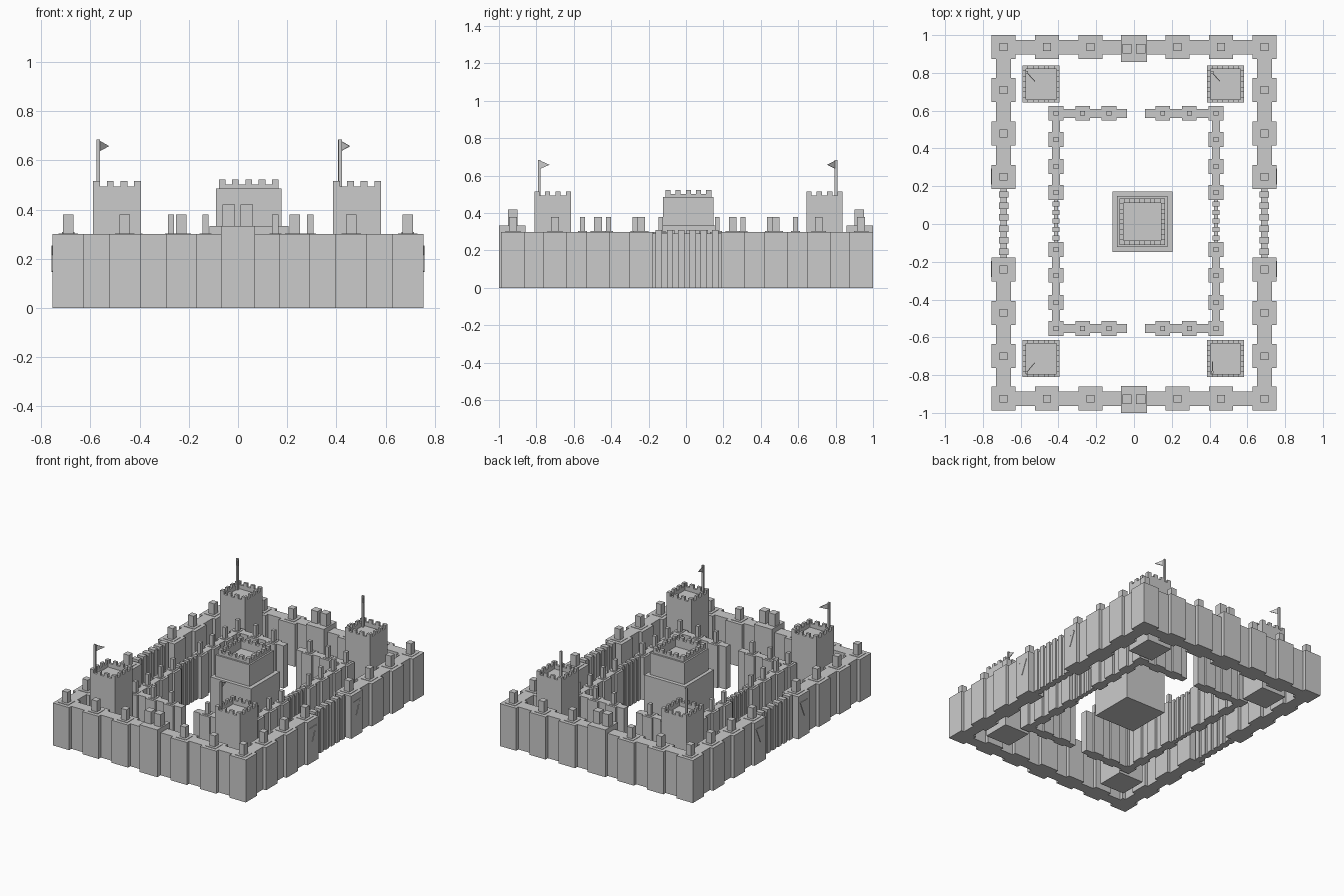
import bpy, bmesh
from mathutils import Vector

if "Cube" in bpy.data.objects:
    bpy.data.objects.remove(bpy.data.objects["Cube"])


def make(name, boxes=(), prisms=()):
    """One object from boxes (x0,x1,y0,y1,z0,z1) and prisms (points, extrusion vector)."""
    bm = bmesh.new()
    for x0, x1, y0, y1, z0, z1 in boxes:
        v = bmesh.ops.create_cube(bm, size=1)["verts"]
        bmesh.ops.scale(bm, verts=v, vec=(x1 - x0, y1 - y0, z1 - z0))
        bmesh.ops.translate(bm, verts=v, vec=((x0 + x1) / 2, (y0 + y1) / 2, (z0 + z1) / 2))
    for pts, ext in prisms:
        f = bm.faces.new([bm.verts.new(p) for p in pts])
        r = bmesh.ops.extrude_face_region(bm, geom=[f])
        bmesh.ops.translate(bm, vec=ext, verts=[g for g in r["geom"] if isinstance(g, bmesh.types.BMVert)])
    bmesh.ops.recalc_face_normals(bm, faces=bm.faces)
    me = bpy.data.meshes.new(name)
    bm.to_mesh(me)
    bm.free()
    ob = bpy.data.objects.new(name, me)
    bpy.context.collection.objects.link(ob)
    return ob


def block(x, y, h, z0, z1):
    return (x - h, x + h, y - h, y + h, z0, z1)


def turret(x, y, h):
    """Square wall turret with a collar and a small chimney-like post."""
    return [block(x, y, h, 0, H), block(x, y, h * 0.62, H, H + 0.003),
            block(x, y, h * 0.33, H + 0.003, 0.38)]


def span(a, b, fixed, half, axis, z=0.30):
    """Straight wall piece from a to b along the axis."""
    if axis == "x":
        return (a, b, fixed - half, fixed + half, 0, z)
    return (fixed - half, fixed + half, a, b, 0, z)


def row(coords, fixed, h, half, axis):
    """Wall pieces filling the gaps between neighbouring turrets."""
    return [span(a + h, b - h, fixed, half, axis) for a, b in zip(coords, coords[1:])]


def ribbed(a, b, fixed, half, n):
    """Thin wall with evenly spaced ribs, running along y."""
    out = [span(a, b, fixed, half * 0.65, "y", 0.29)]
    step = (b - a) / n
    for i in range(n):
        m = a + (i + 0.5) * step
        out.append(span(m - step * 0.28, m + step * 0.28, fixed, half, "y", 0.31))
    return out


def parapet(x0, x1, y0, y1, t, z0, z1, z2, n):
    """Hollow ring of wall with n merlons along each side."""
    out = [(x0, x1, y0, y0 + t, z0, z1), (x0, x1, y1 - t, y1, z0, z1),
           (x0, x0 + t, y0 + t, y1 - t, z0, z1), (x1 - t, x1, y0 + t, y1 - t, z0, z1)]
    sx, sy = (x1 - x0) / (2 * n - 1), (y1 - y0) / (2 * n - 1)
    for i in range(n):
        a, b = x0 + 2 * i * sx, y0 + 2 * i * sy
        out += [(a, a + sx, c, c + t, z1, z2) for c in (y0, y1 - t)]
        b0 = b + t if i == 0 else b
        b1 = b + sy - t if i == n - 1 else b + sy
        out += [(c, c + t, b0, b1, z1, z2) for c in (x0, x1 - t)]
    return out


H = 0.30

# Outer wall: turrets, wall pieces, ribbed middle of the long sides
R = 0.0635
side_y = [-0.925, -0.70, -0.47, -0.24, 0.25, 0.48, 0.71, 0.9365]
turrets, walls, ribs = [], [], []
for sx in (-1, 1):
    for y in side_y:
        turrets += turret(sx * 0.69, y, R)
    for part in (side_y[:4], side_y[4:]):
        walls += row(part, sx * 0.69, R, 0.04, "y")
    ribs += ribbed(side_y[3] + R, side_y[4] - R, sx * 0.69, 0.026, 6)
    for y in (side_y[0], side_y[-1]):
        for x in (0.23, 0.46):
            turrets += turret(sx * x, y, R)
        xs = sorted(sx * x for x in (0.23, 0.46, 0.69))
        walls += row(xs, y, R, 0.038, "x")
        g = sorted((sx * 0.07, sx * (0.23 - R)))
        walls.append(span(g[0], g[1], y, 0.038, "x"))
make("outer_turrets", turrets)
make("outer_wall", walls)
make("outer_ribbed_wall", ribs)

# Gatehouses in the middle of the front and back walls
for name, s in (("front_gatehouse", -1), ("back_gatehouse", 1)):
    y0, y1 = sorted((s * 1.0, s * 0.858))
    p0, p1 = sorted((s * 0.952, s * 0.902))
    make(name, [(-0.07, 0.07, y0, y1, 0, 0.333),
                (-0.062, -0.012, p0, p1, 0.333, 0.42), (0.01, 0.06, p0, p1, 0.333, 0.42)])

# Inner wall: same idea, smaller, open at front and back
r = 0.039
inner_y = [-0.553, -0.415, -0.272, -0.135, 0.167, 0.304, 0.447, 0.586]
turrets, walls, ribs = [], [], []
for xs, end in (([-0.413, -0.272, -0.132], -0.037), ([0.152, 0.293, 0.434], 0.058)):
    x = xs[0] if end < 0 else xs[-1]
    for y in inner_y:
        turrets += turret(x, y, r)
    for part in (inner_y[:4], inner_y[4:]):
        walls += row(part, x, r, 0.022, "y")
    ribs += ribbed(inner_y[3] + r, inner_y[4] - r, x, 0.018, 5)
    for y in (inner_y[0], inner_y[-1]):
        for tx in xs:
            if tx != x:
                turrets += turret(tx, y, r)
        walls += row(xs, y, r, 0.024, "x")
        g = (xs[-1] + r, end) if end < 0 else (end, xs[0] - r)
        walls.append(span(g[0], g[1], y, 0.024, "x"))
make("inner_turrets", turrets)
make("inner_wall", walls)
make("inner_ribbed_wall", ribs)

# Central keep: wide base, upper storey with a hollow crenellated top
keep = [(-0.115, 0.205, -0.147, 0.173, 0, 0.333), (-0.09, 0.177, -0.122, 0.147, 0.333, 0.45)]
keep += parapet(-0.09, 0.177, -0.122, 0.147, 0.035, 0.45, 0.485, 0.485, 1)[:4]
keep += parapet(-0.078, 0.165, -0.11, 0.135, 0.023, 0.485, 0.503, 0.523, 5)
make("keep", keep)

# Corner towers with flags: tower corner, pole position, flag tip offset
corners = (
    ("back_left", -0.589, 0.643, (-0.567, 0.802), (0.042, -0.047)),
    ("back_right", 0.387, 0.643, (0.413, 0.802), (0.042, -0.047)),
    ("front_left", -0.589, -0.810, (-0.567, -0.784), (0.042, 0.050)),
    ("front_right", 0.387, -0.810, (0.415, -0.784), (0.0, 0.055)),
)
for name, x, y, (px, py), (dx, dy) in corners:
    w = 0.195
    make(name + "_tower", [(x, x + w, y, y + w, 0, 0.465)]
         + parapet(x, x + w, y, y + w, 0.017, 0.465, 0.493, 0.516, 4))
    make(name + "_flag_pole", [block(px, py, 0.007, 0.465, 0.685)])
    thick = Vector((-dy, dx, 0)).normalized() * 0.004
    a = Vector((px, py, 0)) - thick / 2
    pts = [a + Vector((0, 0, 0.635)), a + Vector((dx, dy, 0.658)), a + Vector((0, 0, 0.682))]
    make(name + "_flag", prisms=[(pts, thick)])

# Pennants fixed to the outside of the side walls
pennants = []
for sx in (-1, 1):
    x, ext = sx * 0.7525, (sx * 0.0045, 0, 0)
    for y in (-0.24, 0.25):
        pennants.append(([(x, y + 0.035, 0.255), (x, y + 0.045, 0.25),
                          (x, y, 0.146), (x, y - 0.010, 0.150)], ext))
        pennants.append(([(x, y + 0.033, 0.252), (x, y + 0.018, 0.215), (x, y - 0.04, 0.25)], ext))
make("wall_pennants", prisms=pennants)
